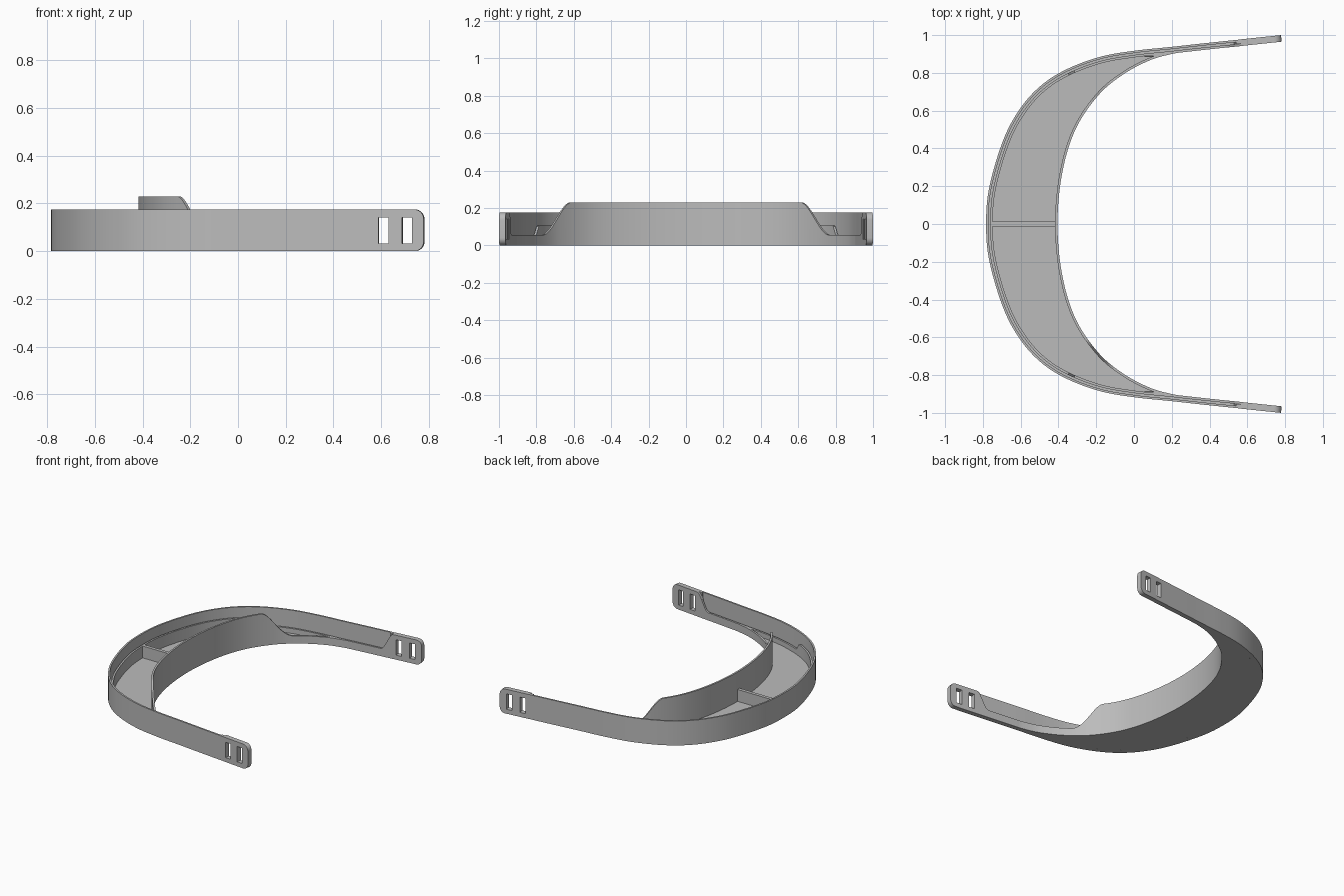
import bpy, math
from mathutils import Vector

if "Cube" in bpy.data.objects:
    bpy.data.objects.remove(bpy.data.objects["Cube"])

HEIGHT, SHELF, FLOOR, RIM, BROW = 0.175, 0.055, 0.02, 0.105, 0.23
SKIN, GROOVE, ARM = 0.012, 0.022, 0.035

grey = bpy.data.materials.new("grey_plastic")
grey.use_nodes = True
grey.diffuse_color = (0.5, 0.5, 0.5, 1)
grey.node_tree.nodes["Principled BSDF"].inputs["Base Color"].default_value = (0.5, 0.5, 0.5, 1)


def smooth_path(half, count):
    """Mirror half a path across y = 0, spline it and space it evenly."""
    ctrl = [Vector((x, -y)) for x, y in reversed(half[1:])] + [Vector(p) for p in half]
    ctrl = [2 * ctrl[0] - ctrl[1]] + ctrl + [2 * ctrl[-1] - ctrl[-2]]
    fine = []
    for a, b, c, d in zip(ctrl, ctrl[1:], ctrl[2:], ctrl[3:]):
        for i in range(40):
            t = i / 40
            fine.append(b + 0.5 * t * (c - a + t * (2 * a - 5 * b + 4 * c - d
                        + t * (3 * (b - c) + d - a))))
    fine.append(ctrl[-2])
    return resample(fine, count)


def resample(points, count):
    dist = [0]
    for a, b in zip(points, points[1:]):
        dist.append(dist[-1] + (b - a).length)
    out, k = [], 0
    for i in range(count):
        s = dist[-1] * i / (count - 1)
        while k < len(points) - 2 and dist[k + 1] < s:
            k += 1
        out.append(points[k].lerp(points[k + 1], (s - dist[k]) / (dist[k + 1] - dist[k])))
    return out


def offset(path, d):
    """Shift a path towards the inside of the band."""
    out = []
    for i, p in enumerate(path):
        t = (path[min(i + 1, len(path) - 1)] - path[max(i - 1, 0)]).normalized()
        out.append(p + d * Vector((t.y, -t.x)))
    return out


def ease(v, lo, hi, start, end):
    t = min(max((v - lo) / (hi - lo), 0), 1)
    return start + (end - start) * t * t * (3 - 2 * t)


def finish(obj):
    obj.data.materials.clear()
    obj.data.materials.append(grey)
    bpy.ops.object.select_all(action="DESELECT")
    obj.select_set(True)
    bpy.context.view_layer.objects.active = obj
    bpy.ops.object.shade_smooth_by_angle(angle=math.radians(30))


def ribbon(name, outer, inner, top):
    """Solid strip between two paths, with its top height set along the way."""
    verts, faces = [], []
    for a, b in zip(outer, inner):
        h = top(b)
        verts += [(*a, 0), (*b, 0), (*b, h), (*a, h)]
    for i in range(len(outer) - 1):
        for j in range(4):
            k = (j + 1) % 4
            faces.append((4 * i + j, 4 * i + k, 4 * i + 4 + k, 4 * i + 4 + j))
    last = len(verts) - 4
    faces += [(3, 2, 1, 0), (last, last + 1, last + 2, last + 3)]
    mesh = bpy.data.meshes.new(name)
    mesh.from_pydata(verts, [], faces)
    obj = bpy.data.objects.new(name, mesh)
    bpy.context.collection.objects.link(obj)
    finish(obj)
    return obj


def upto(path, limit):
    return [p for p in path if p.x <= limit]


# Guide paths: outside of the band and the forehead side
PAD_X, TIP = 0.57, Vector((0.78, 1.0))
outer = smooth_path([(-0.783, 0), (-0.765, 0.2), (-0.69, 0.45), (-0.6, 0.615), (-0.49, 0.735),
                     (-0.355, 0.82), (-0.18, 0.885), (0, 0.917), (0.2, 0.938), (0.4, 0.96),
                     (PAD_X + 0.005, 0.978)], 320)
brow = smooth_path([(-0.405, 0), (-0.38, 0.27), (-0.31, 0.5), (-0.19, 0.68), (-0.06, 0.79),
                    (0.08, 0.865), (0.2, 0.9), (0.3, 0.915)], 260)

# Tall outer wall, groove floor and the low rim behind the groove
skin, groove = offset(outer, SKIN), offset(outer, GROOVE)
inside = offset(outer, ARM)
ribbon("outer_wall", outer, skin, lambda p: HEIGHT)
ribbon("groove_floor", skin, groove, lambda p: FLOOR if p.x < 0.54 else HEIGHT)


def rim_top(p):
    if p.x < 0:
        return ease(p.x, -0.35, -0.31, RIM, SHELF)
    return ease(p.x, 0.48, PAD_X, SHELF, HEIGHT)


ribbon("inner_rim", groove, inside, rim_top)

# Forehead band, dropping to the shelf at both sides
brow_back = offset(brow, -0.013)
ribbon("forehead_band", brow_back, brow, lambda p: ease(abs(p.y), 0.61, 0.765, BROW, SHELF))

# Tray floor, with a solid corner where the band meets each arm
edge = resample(upto(inside, 0.25), 241)
back = resample(upto(brow_back, 0.25), 241)
ribbon("tray_floor", edge, back, lambda p: FLOOR if p.x < 0.1 else SHELF)

# Central divider across the tray
ribbon("tray_divider", [Vector((-0.755, 0.012)), Vector((-0.412, 0.012))],
       [Vector((-0.755, -0.012)), Vector((-0.412, -0.012))], lambda p: RIM)


# Strap pads: rounded plates with two slots
def add_loop(curve, points):
    spline = curve.splines.new("POLY")
    spline.points.add(len(points) - 1)
    for sp, (x, z) in zip(spline.points, points):
        sp.co = (x, z, 0, 1)
    spline.use_cyclic_u = True


slope = math.atan2(TIP.y - 0.978, TIP.x - PAD_X)
length = (TIP.x - PAD_X) / math.cos(slope)
radius = 0.04
for side, label in ((1, "left"), (-1, "right")):
    curve = bpy.data.curves.new(label + "_strap_pad", "CURVE")
    curve.dimensions, curve.fill_mode, curve.extrude = "2D", "BOTH", ARM / 2
    outline = [(0, HEIGHT), (0, 0)]
    for z, start in ((radius, -90), (HEIGHT - radius, 0)):
        for i in range(9):
            a = math.radians(start + i * 90 / 8)
            outline.append((length - radius + radius * math.cos(a), z + radius * math.sin(a)))
    add_loop(curve, outline)
    for x in (0.59, 0.69):
        x0, x1 = x - PAD_X, x - PAD_X + 0.042
        add_loop(curve, [(x0, 0.032), (x1, 0.032), (x1, 0.142), (x0, 0.142)])
    pad = bpy.data.objects.new(label + "_strap_pad", curve)
    bpy.context.collection.objects.link(pad)
    pad.rotation_euler = (math.pi / 2, 0, side * slope)
    pad.location = (PAD_X, side * (0.978 - ARM / 2), 0)
    bpy.ops.object.select_all(action="DESELECT")
    pad.select_set(True)
    bpy.context.view_layer.objects.active = pad
    bpy.ops.object.convert(target="MESH")
    finish(bpy.context.view_layer.objects.active)
